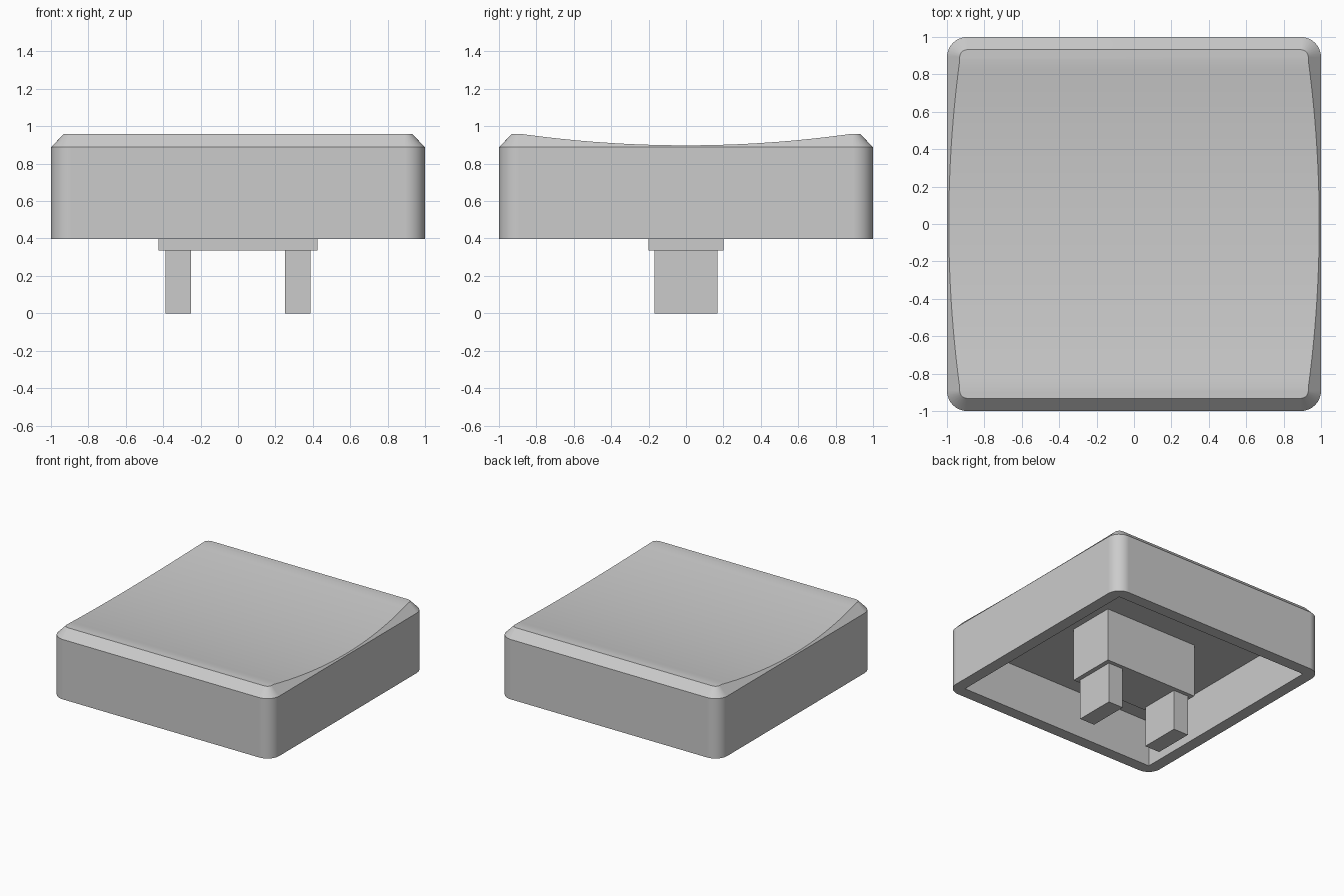
import bpy, bmesh, math

cube = bpy.data.objects.get("Cube")
if cube:
    bpy.data.objects.remove(cube, do_unlink=True)

grey = bpy.data.materials.new("light_grey_plastic")
grey.use_nodes = True
grey.diffuse_color = (0.6, 0.6, 0.6, 1)
grey.node_tree.nodes["Principled BSDF"].inputs["Base Color"].default_value = (0.6, 0.6, 0.6, 1)


def loft(name, loops):
    """Closed solid through matching point loops."""
    bm = bmesh.new()
    rings = [[bm.verts.new(p) for p in loop] for loop in loops]
    n = len(rings[0])
    for a, b in zip(rings, rings[1:]):
        for i in range(n):
            j = (i + 1) % n
            bm.faces.new((a[i], a[j], b[j], b[i]))
    bm.faces.new(rings[0][::-1])
    bm.faces.new(rings[-1])
    bmesh.ops.recalc_face_normals(bm, faces=bm.faces)
    mesh = bpy.data.meshes.new(name)
    bm.to_mesh(mesh)
    bm.free()
    obj = bpy.data.objects.new(name, mesh)
    bpy.context.collection.objects.link(obj)
    mesh.materials.append(grey)
    return obj


def rounded_square(half, radius, z, steps=8):
    c = half - radius
    points = []
    for k, (sx, sy) in enumerate(((1, 1), (-1, 1), (-1, -1), (1, -1))):
        for s in range(steps + 1):
            a = (k + s / steps) * math.pi / 2
            points.append((sx * c + radius * math.cos(a), sy * c + radius * math.sin(a), z))
    return points


def box(name, x0, x1, half_y, z0, z1):
    return loft(name, [[(x0, -half_y, z), (x1, -half_y, z), (x1, half_y, z), (x0, half_y, z)]
                       for z in (z0, z1)])


# Cap shell: rounded walls with a chamfered rim
cap = loft("cap", [rounded_square(1, 0.108, 0.396),
                   rounded_square(1, 0.108, 0.888),
                   rounded_square(0.932, 0.04, 0.958)])

# Cutters: shallow dish across the top and hollow underside
R, DISH_LOW = 6.4, 0.898
arc = [(y, DISH_LOW + R - math.sqrt(R * R - y * y))
       for y in (-1.1 + 2.2 * i / 40 for i in range(41))]
profile = arc + [(1.1, 1.3), (-1.1, 1.3)]
dish = loft("dish_cutter", [[(x, y, z) for y, z in profile] for x in (-1.2, 1.2)])
cavity = box("cavity_cutter", -0.903, 0.903, 0.903, 0.2, 0.78)

bpy.context.view_layer.objects.active = cap
for cutter in (dish, cavity):
    mod = cap.modifiers.new(cutter.name, 'BOOLEAN')
    mod.operation = 'DIFFERENCE'
    mod.solver = 'EXACT'
    mod.object = cutter
    bpy.ops.object.modifier_apply(modifier=mod.name)
    bpy.data.objects.remove(cutter, do_unlink=True)

# Soft corners and dish, flat walls
bpy.ops.object.select_all(action='DESELECT')
cap.select_set(True)
bpy.ops.object.shade_smooth_by_angle(angle=math.radians(30))
weighted = cap.modifiers.new("flat_walls", 'WEIGHTED_NORMAL')
weighted.keep_sharp = True

# Stem block under the cap and its two prongs
box("stem_block", -0.425, 0.425, 0.2, 0.337, 0.78)
for side, x in (("left", 0.32), ("right", -0.32)):
    box(side + "_prong", x - 0.068, x + 0.068, 0.168, 0, 0.337)
